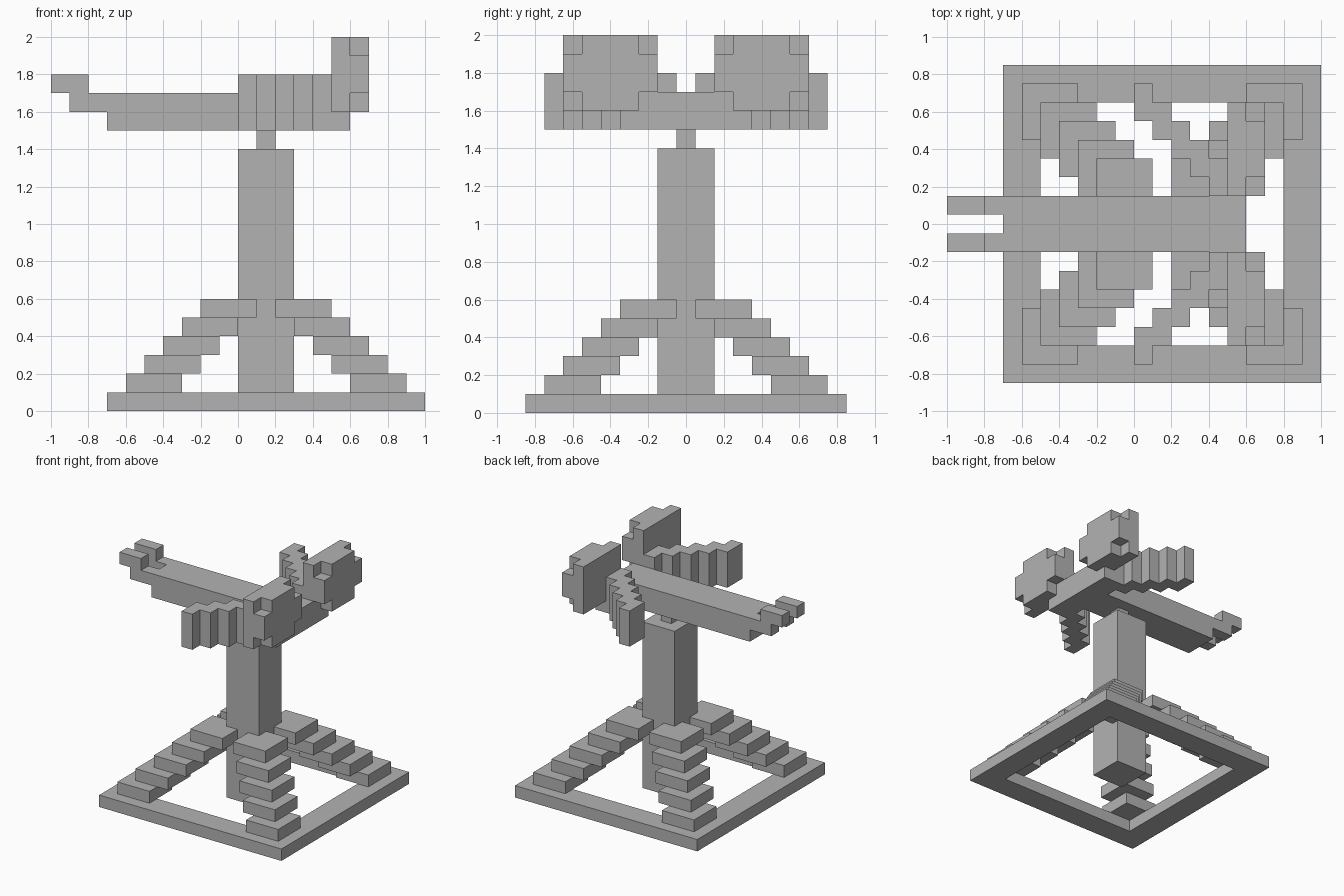
import bpy
import bmesh
from mathutils import Matrix, Vector

cube = bpy.data.objects.get("Cube")
if cube:
    bpy.data.objects.remove(cube)

# One plain grey for everything
grey = bpy.data.materials.new("stone grey")
grey.use_nodes = True
colour = (0.45, 0.45, 0.45, 1)
grey.diffuse_color = colour
grey.node_tree.nodes["Principled BSDF"].inputs["Base Color"].default_value = colour

U = 0.1            # size of one block
CENTRE_X = 0.15    # middle of the stand


def box(bm, x, y, z):
    """Add a box spanning the given (low, high) ranges."""
    lo, hi = Vector((x[0], y[0], z[0])), Vector((x[1], y[1], z[1]))
    place = Matrix.Translation((lo + hi) / 2) @ Matrix.Diagonal((*(hi - lo), 1))
    bmesh.ops.create_cube(bm, size=1, matrix=place)


def span(a, b, side):
    """Range a..b, mirrored when side is -1."""
    return tuple(sorted((a * side, b * side)))


def part(name, boxes):
    bm = bmesh.new()
    for b in boxes:
        box(bm, *b)
    mesh = bpy.data.meshes.new(name)
    bm.to_mesh(mesh)
    bm.free()
    mesh.materials.append(grey)
    obj = bpy.data.objects.new(name, mesh)
    bpy.context.collection.objects.link(obj)
    return obj


# Square base frame
rails = [((-0.7, 1), span(0.65, 0.85, s), (0, U)) for s in (1, -1)]
rails += [(x, (-0.65, 0.65), (0, U)) for x in ((-0.7, -0.5), (0.8, 1))]
part("base_frame", rails)

# Column and the neck that carries the craft
part("column", [((0, 0.3), (-0.15, 0.15), (0, 1.4))])
part("neck", [((0.1, 0.2), (-0.05, 0.05), (1.4, 1.5))])

# Stepped buttress rising from each corner
for sx, x_name in ((1, "left"), (-1, "right")):
    for sy, y_name in ((-1, "front"), (1, "back")):
        steps = []
        for i in range(5):
            x = span(0.45 - i * U, 0.75 - i * U, sx)
            y = span(0.45 - i * U, 0.75 - i * U, sy)
            steps.append(((x[0] + CENTRE_X, x[1] + CENTRE_X), y,
                          ((i + 1) * U, (i + 2) * U)))
        part(f"{y_name}_{x_name}_buttress", steps)

# Long fuselage beam
part("fuselage", [((-0.7, 0.6), (-0.15, 0.15), (1.5, 1.7))])

for s, side in ((-1, "front"), (1, "back")):
    # Upturned nose prong
    prong = span(0.05, 0.15, s)
    part(f"{side}_prong", [((-0.9, -0.7), prong, (1.6, 1.7)),
                           ((-1, -0.8), prong, (1.7, 1.8))])
    # Swept wing made of staggered blocks
    part(f"{side}_wing", [((i * U, (i + 1) * U),
                           span(0.55 - i * U, 0.75 - i * U, s),
                           (1.5, 1.8)) for i in range(5)])
    # Engine block with a cross-shaped rear plate
    part(f"{side}_engine", [((0.5, 0.6), span(0.15, 0.65, s), (1.6, 2)),
                            ((0.6, 0.7), span(0.25, 0.55, s), (1.6, 2)),
                            ((0.6, 0.7), span(0.15, 0.65, s), (1.7, 1.9))])
    # Strut under the engine
    part(f"{side}_strut", [((0.5, 0.6), span(0.15, 0.35, s), (1.5, 1.6))])
